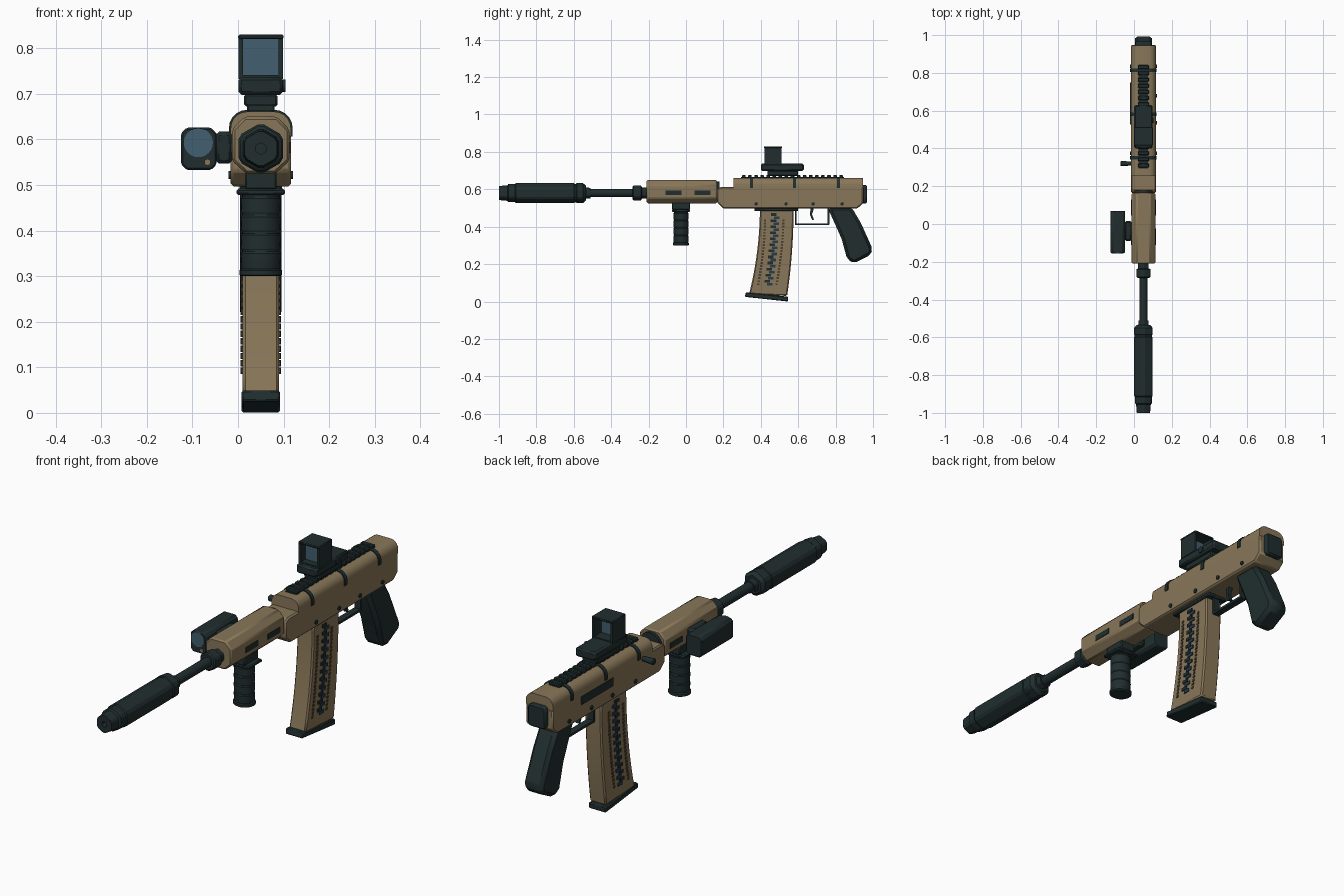
import bpy, bmesh, math
from mathutils import Vector

cube = bpy.data.objects.get("Cube")
if cube:
    bpy.data.objects.remove(cube, do_unlink=True)

CX = 0.05   # centre plane of the body
AXIS = 0.58  # bore height


def material(name, colour):
    m = bpy.data.materials.new(name)
    m.use_nodes = True
    m.diffuse_color = (*colour, 1)
    bsdf = next(n for n in m.node_tree.nodes if n.type == 'BSDF_PRINCIPLED')
    bsdf.inputs["Base Color"].default_value = (*colour, 1)
    return m


TAN = material("tan", (0.25, 0.185, 0.1))
DARK = material("dark_green_grey", (0.015, 0.027, 0.028))
GLASS = material("blue_glass", (0.055, 0.115, 0.16))
NAVY = material("dark_blue", (0.018, 0.045, 0.085))
BROWN = material("dark_brown", (0.07, 0.05, 0.028))


def finish(name, bm, mat, bevel=0.0):
    bmesh.ops.recalc_face_normals(bm, faces=bm.faces)
    mesh = bpy.data.meshes.new(name)
    bm.to_mesh(mesh)
    bm.free()
    mesh.materials.append(mat)
    ob = bpy.data.objects.new(name, mesh)
    bpy.context.collection.objects.link(ob)
    if bevel:
        mod = ob.modifiers.new("bevel", 'BEVEL')
        mod.width, mod.segments = bevel, 1
        mod.limit_method, mod.angle_limit = 'ANGLE', math.radians(35)
    return ob


def loft(name, rings, mat, bevel=0.0):
    """Skin a list of equal-length point rings and cap both ends."""
    bm = bmesh.new()
    rows = [[bm.verts.new(p) for p in ring] for ring in rings]
    n = len(rows[0])
    for a, b in zip(rows, rows[1:]):
        for i in range(n):
            bm.faces.new((a[i], a[(i + 1) % n], b[(i + 1) % n], b[i]))
    bm.faces.new(rows[0])
    bm.faces.new(rows[-1])
    return finish(name, bm, mat, bevel)


def side_prism(name, profile, half, mat, bevel=0.0, x=CX):
    """Extrude a (y, z) profile across x."""
    return loft(name, [[(x + s * half, y, z) for y, z in profile] for s in (-1, 1)], mat, bevel)


def section(name, half_profile, y0, y1, mat, bevel=0.0, x=CX):
    """Mirror a (half width, z) outline and extrude it along y."""
    pts = half_profile + [(-w, z) for w, z in reversed(half_profile)]
    return loft(name, [[(x + w, y, z) for w, z in pts] for y in (y0, y1)], mat, bevel)


def box(name, x, y, z, mat, bevel=0.0):
    """Box from (min, max) pairs."""
    ring = [(x[0], z[0]), (x[1], z[0]), (x[1], z[1]), (x[0], z[1])]
    return loft(name, [[(a, v, c) for a, c in ring] for v in y], mat, bevel)


def lathe(name, profile, axis, centre, mat, angles=None, squash=1.0):
    """Turn a (position, radius) profile around x, y or z."""
    angles = angles or [math.tau * i / 24 for i in range(24)]
    rings = []
    for t, r in profile:
        ring = []
        for a in angles:
            u, v = r * math.cos(a), r * math.sin(a)
            p = {'x': (t, u, v), 'y': (u, t, v), 'z': (u, v * squash, t)}[axis]
            ring.append(Vector(p) + Vector(centre))
        rings.append(ring)
    return loft(name, rings, mat)


HEX = [math.radians(30 + 60 * k + d) for k in range(6) for d in (-8, 8)]
BORE = (CX, 0, AXIS)

# Muzzle device and barrel
lathe("suppressor", [(-0.97, 0.012), (-1, 0.012), (-1, 0.038), (-0.955, 0.042), (-0.95, 0.049),
                     (-0.915, 0.049), (-0.91, 0.053), (-0.6, 0.053), (-0.597, 0.05), (-0.587, 0.05),
                     (-0.584, 0.053), (-0.55, 0.053), (-0.535, 0.04), (-0.535, 0.03), (-0.51, 0.028)],
      'y', BORE, DARK, HEX)
lathe("barrel", [(-0.52, 0.021), (-0.2, 0.021)], 'y', BORE, DARK)
lathe("barrel_collar", [(-0.285, 0.034), (-0.28, 0.04), (-0.24, 0.04), (-0.235, 0.03), (-0.2, 0.03)],
      'y', BORE, DARK, HEX)

# Handguard with side slots
section("handguard", [(0.032, 0.525), (0.063, 0.553), (0.063, 0.622), (0.036, 0.65)],
        -0.21, 0.165, TAN, 0.006)
for s in (-1, 1):
    for y in (-0.11, 0.045):
        x = CX + s * 0.063
        box("handguard_slot", (x - 0.003, x + 0.003), (y, y + 0.085), (0.57, 0.594), DARK)
lathe("handguard_nut", [(0.15, 0.05), (0.178, 0.05)], 'y', (CX, 0, 0.592), DARK)

# Receiver body and cover
side_prism("receiver", [(0.165, 0.6), (0.165, 0.53), (0.2, 0.497), (0.915, 0.497),
                        (0.948, 0.525), (0.948, 0.612), (0.185, 0.612)], 0.066, TAN, 0.006)


def arch(grow):
    arc = [(0.03 + (0.036 + grow) * math.cos(a), 0.625 + (0.036 + grow) * math.sin(a))
           for a in (math.radians(18 * k) for k in range(6))]
    return [(0.066 + grow, 0.606)] + arc


section("receiver_cover", arch(0), 0.255, 0.946, TAN)
for y in (0.35, 0.58, 0.815):
    section("cover_strap", arch(0.004), y - 0.009, y + 0.009, DARK)
for y in (0.375, 0.535, 0.68, 0.835):
    lathe("receiver_pin", [(-0.071, 0.009), (0.071, 0.009)], 'x', (CX, y, 0.522), DARK)
section("rear_plate", [(0.034, 0.525), (0.043, 0.535), (0.043, 0.61), (0.034, 0.622)],
        0.925, 0.967, DARK, 0.005)

# Ejection port and charging handle on the right-hand side
box("ejection_port", (-0.02, -0.012), (0.53, 0.75), (0.562, 0.597), DARK)
lathe("charging_handle", [(-0.072, 0.01), (-0.068, 0.014), (-0.035, 0.012), (-0.01, 0.009)],
      'x', (0, 0.32, 0.6), DARK)

# Top rail
box("rail_base", (0.025, 0.075), (0.295, 0.845), (0.655, 0.665), DARK)
for i in range(17):
    y = 0.3 + i * 0.0325
    box("rail_tooth", (0.02, 0.08), (y, y + 0.019), (0.66, 0.677), DARK, 0.003)

# Sight
box("sight_clamp", (0.013, 0.087), (0.435, 0.6), (0.672, 0.7), DARK, 0.005)
box("sight_base", (0.001, 0.099), (0.4, 0.63), (0.698, 0.737), DARK, 0.007)
lathe("sight_knob", [(0.095, 0.014), (0.104, 0.014)], 'x', (0, 0.55, 0.718), DARK)
for x in ((0.001, 0.011), (0.089, 0.099)):
    box("sight_hood_side", x, (0.42, 0.51), (0.733, 0.822), DARK)
box("sight_hood_top", (0, 0.1), (0.416, 0.514), (0.82, 0.83), DARK, 0.003)
box("sight_hood_sill", (0.005, 0.095), (0.42, 0.51), (0.732, 0.741), DARK)
box("sight_lens", (0.01, 0.09), (0.452, 0.46), (0.739, 0.822), GLASS)

# Magazine, swept forward towards the bottom
def mag_edge(z, top, sweep):
    return top - sweep * ((0.5 - z) / 0.47) ** 2


heights = [0.505 - 0.0465 * i for i in range(11)]
front = [(mag_edge(z, 0.395, 0.06), z) for z in heights]
back = [(mag_edge(z, 0.575, 0.036), z - 0.01) for z in heights]
side_prism("magazine", front + back[::-1], 0.04, TAN, 0.006)
side_prism("magazine_base", [(0.315, 0.025), (0.545, 0), (0.545, 0.026), (0.32, 0.05)],
           0.042, DARK, 0.004)
box("magazine_collar", (0.003, 0.097), (0.365, 0.6), (0.483, 0.5), DARK, 0.004)

# Stacked rounds showing in the magazine and ribs beside them
for i in range(24):
    z = 0.465 - i * 0.0162
    mid = mag_edge(z, 0.477, 0.05)
    y = mid + (0.008 if i % 2 else -0.008)
    box("round_window", (0.006, 0.094), (y - 0.015, y + 0.015), (z - 0.007, z + 0.007),
        NAVY if i % 2 else DARK)
    if i > 1:
        for off in (-0.053, 0.045):
            box("magazine_rib", (0.007, 0.093), (mid + off - 0.006, mid + off + 0.006),
                (z - 0.005, z + 0.005), BROWN)

# Trigger and guard
box("guard_front", (0.035, 0.065), (0.583, 0.592), (0.41, 0.5), DARK)
box("guard_bottom", (0.035, 0.065), (0.586, 0.765), (0.408, 0.418), DARK)
box("guard_rear", (0.035, 0.065), (0.757, 0.766), (0.412, 0.5), DARK)
side_prism("trigger", [(0.667, 0.5), (0.662, 0.465), (0.675, 0.435), (0.684, 0.438),
                       (0.674, 0.466), (0.684, 0.5)], 0.009, DARK)

# Pistol grip
side_prism("pistol_grip", [(0.765, 0.505), (0.765, 0.485), (0.832, 0.335), (0.862, 0.225),
                           (0.9, 0.205), (0.988, 0.25), (0.998, 0.28), (0.935, 0.42),
                           (0.885, 0.505)], 0.046, DARK, 0.015)

# Vertical foregrip
box("foregrip_mount", (-0.003, 0.103), (-0.075, 0.022), (0.478, 0.492), DARK, 0.004)
box("foregrip_clamp", (0.015, 0.085), (-0.075, 0.022), (0.49, 0.53), DARK, 0.004)
grip = [(0.3, 0.042), (0.303, 0.047), (0.313, 0.047), (0.316, 0.042)]
for k in range(4):
    z = 0.32 + k * 0.04
    grip += [(z, 0.043), (z + 0.03, 0.044), (z + 0.034, 0.041), (z + 0.037, 0.041)]
lathe("foregrip", grip + [(0.48, 0.043)], 'z', (CX, -0.027, 0), DARK, squash=0.92)

# Side lamp
box("lamp_mount", (-0.05, -0.012), (-0.09, 0.015), (0.547, 0.617), DARK, 0.008)
section("lamp_body", [(0.027, 0.533), (0.039, 0.545), (0.039, 0.614), (0.027, 0.626)],
        -0.153, 0.07, DARK, 0.004, x=-0.086)
lathe("lamp_lens", [(-0.156, 0.032), (-0.14, 0.032)], 'y', (-0.087, 0, 0.593), GLASS)
lathe("lamp_button", [(-0.157, 0.007), (-0.14, 0.007)], 'y', (-0.067, 0, 0.55), TAN)

# Smooth the round parts, keep edges sharp
bpy.ops.object.select_all(action='DESELECT')
for ob in bpy.context.collection.objects:
    if ob.type == 'MESH':
        ob.select_set(True)
        bpy.context.view_layer.objects.active = ob
bpy.ops.object.shade_smooth_by_angle(angle=math.radians(26))
